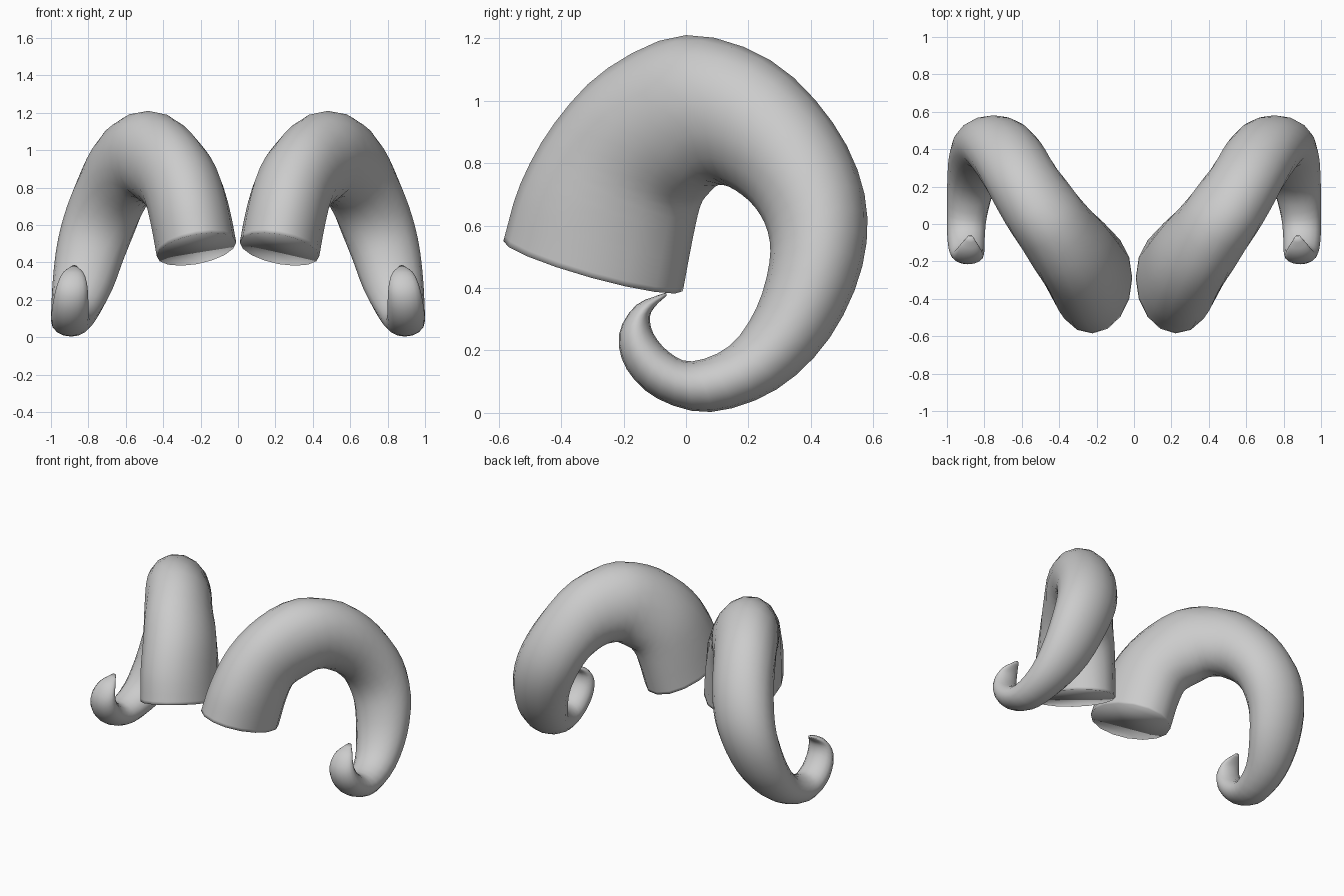
import bpy, bmesh, math
from mathutils import Vector

if "Cube" in bpy.data.objects:
    bpy.data.objects.remove(bpy.data.objects["Cube"])

SIDES = 16
STEPS = 3

# Horn stations: outer edge (y, z), inner edge (y, z), centre x, half width across the horn
stations = [
    (-.585, .55, -.01, .39, .222, .216),
    (-.53, .735, .02, .55, .255, .215),
    (-.42, .93, .045, .66, .30, .212),
    (-.25, 1.105, .07, .70, .375, .207),
    (0, 1.21, .105, .73, .48, .202),
    (.27, 1.13, .155, .715, .585, .198),
    (.47, .93, .22, .66, .665, .196),
    (.572, .70, .262, .58, .73, .194),
    (.565, .47, .267, .48, .785, .184),
    (.46, .24, .225, .335, .83, .163),
    (.29, .075, .14, .215, .87, .13),
    (.08, .003, .02, .165, .893, .107),
    (-.09, .045, -.055, .195, .898, .1),
    (-.19, .14, -.105, .255, .893, .093),
    (-.215, .25, -.115, .31, .885, .08),
    (-.16, .345, -.095, .345, .88, .055),
    (-.065, .385, -.062, .375, .875, .012),
]


def smooth_stations(rows, steps):
    """Catmull-Rom interpolation of every station value."""
    rows = [Vector(r) for r in rows]
    ext = [2 * rows[0] - rows[1]] + rows + [2 * rows[-1] - rows[-2]]
    out = []
    for i in range(1, len(ext) - 2):
        a, b, c, d = ext[i - 1:i + 3]
        for s in range(steps):
            t = s / steps
            out.append(0.5 * (2 * b + (c - a) * t + (2 * a - 5 * b + 4 * c - d) * t * t
                              + (3 * b - a - 3 * c + d) * t ** 3))
    return out + [rows[-1]]


rows = smooth_stations(stations, STEPS)
rows.insert(1, rows[0].lerp(rows[1], 0.3))  # support loop near the base rim
centres = [Vector((r[4], (r[0] + r[2]) / 2, (r[1] + r[3]) / 2)) for r in rows]

# Curled, tapering horn lofted through elliptical rings
bm = bmesh.new()
rings = []
for i, r in enumerate(rows):
    tangent = (centres[min(i + 1, len(rows) - 1)] - centres[max(i - 1, 0)]).normalized()
    depth = Vector((0, (r[0] - r[2]) / 2, (r[1] - r[3]) / 2))
    side = (Vector((1, 0, 0)) - tangent * tangent.x).normalized() * r[5]
    ring = []
    for k in range(SIDES):
        a = 2 * math.pi * k / SIDES
        ring.append(bm.verts.new(centres[i] + depth * math.cos(a) + side * math.sin(a)))
    rings.append(ring)
for p, q in zip(rings, rings[1:]):
    for k in range(SIDES):
        n = (k + 1) % SIDES
        bm.faces.new((p[k], p[n], q[n], q[k]))
bm.faces.new(rings[0])
bm.faces.new(rings[-1])
bmesh.ops.recalc_face_normals(bm, faces=bm.faces)
for f in bm.faces:
    f.smooth = True  # soft base rim, no sharp edges

mesh = bpy.data.meshes.new("curled_horns")
bm.to_mesh(mesh)
bm.free()
horns = bpy.data.objects.new("curled_horns", mesh)
bpy.context.collection.objects.link(horns)

# Second horn mirrored across x
mirror = horns.modifiers.new("mirror", 'MIRROR')
mirror.use_axis[0] = True
mirror.use_mirror_merge = False
